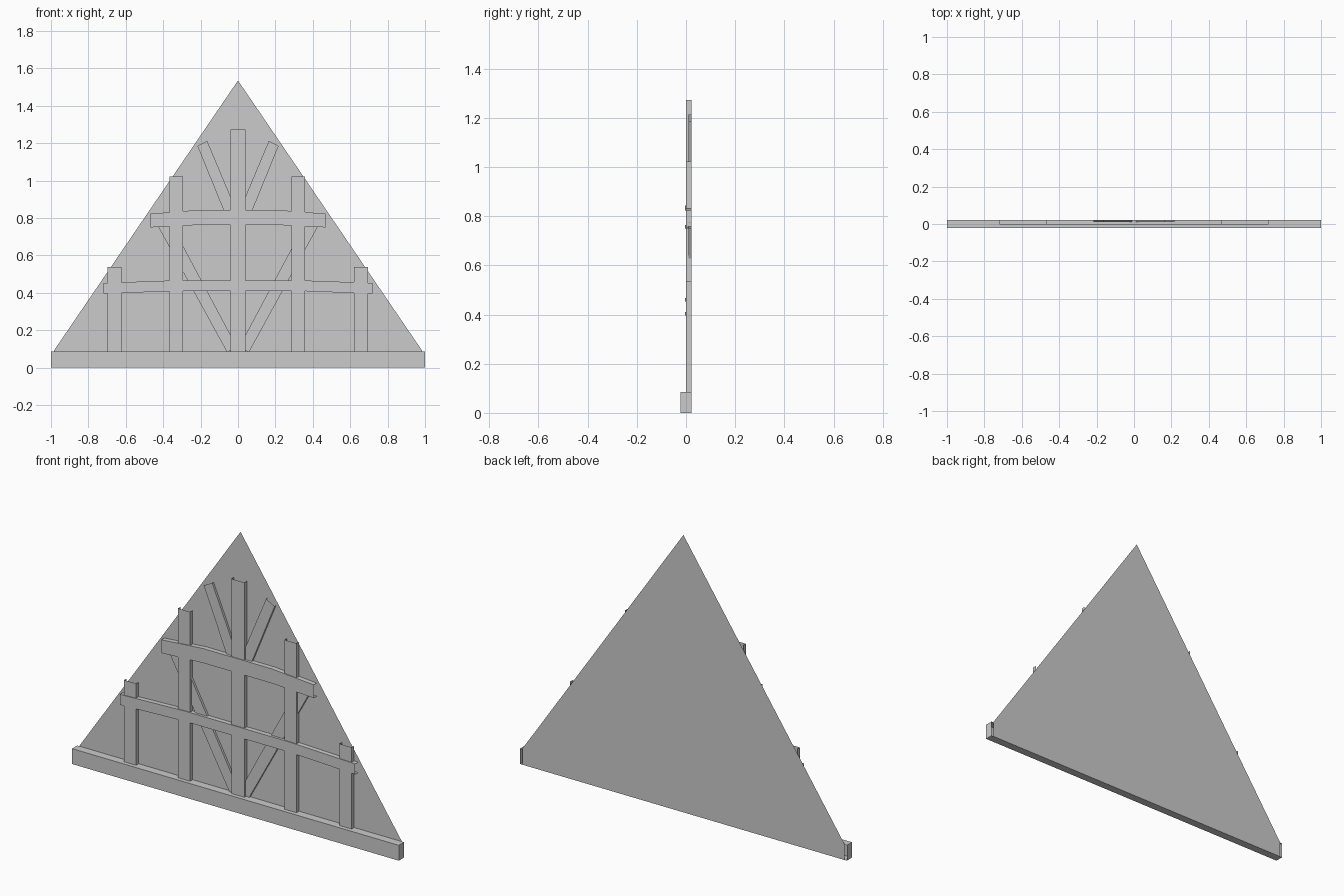
import bpy

if "Cube" in bpy.data.objects:
    bpy.data.objects.remove(bpy.data.objects["Cube"])

BACK = 0.0225          # plane of the gable panel

grey = bpy.data.materials.new("plain_grey")
grey.diffuse_color = (0.6, 0.6, 0.6, 1)
grey.use_nodes = True
grey.node_tree.nodes["Principled BSDF"].inputs["Base Color"].default_value = grey.diffuse_color


def add_object(name, verts, faces):
    mesh = bpy.data.meshes.new(name)
    mesh.from_pydata(verts, [], faces)
    mesh.materials.append(grey)
    obj = bpy.data.objects.new(name, mesh)
    bpy.context.collection.objects.link(obj)
    return obj


def timber(name, a, b, front, capped=False):
    """Timber facing: front strip between edges a and b (a + b runs
    counter-clockwise seen from the front), with returns to the panel."""
    loop = a + b
    n, m = len(loop), len(a)
    verts = [(x, front, z) for x, z in loop] + [(x, BACK, z) for x, z in loop]
    faces = [(i, i + 1, n - 2 - i, n - 1 - i) for i in range(m - 1)]
    for i in range(n):
        if capped or i not in (m - 1, n - 1):
            j = (i + 1) % n
            faces.append((i, i + n, j + n, j))
    return add_object(name, verts, faces)


def mirrored(pts):
    return [(-x, z) for x, z in reversed(pts)]


# Gable panel, a single sheet
add_object("gable_panel",
           [(x, BACK, z) for x, z in
            [(-0.985, 0), (0.985, 0), (0.985, 0.09), (0, 1.535), (-0.985, 0.09)]],
           [(0, 1, 2, 3, 4)])

# Sill beam along the bottom
timber("sill_beam", [(-1, 0), (1, 0)], [(1, 0.085), (-1, 0.085)], -0.0225, True)

# Upright posts: left, right, top
posts = {
    "centre_post": (-0.041, 0.039, 1.273),
    "inner_post_left": (-0.367, -0.293, 1.022),
    "inner_post_right": (0.285, 0.358, 1.022),
    "outer_post_left": (-0.697, -0.624, 0.537),
    "outer_post_right": (0.621, 0.695, 0.537),
}
for name, (x0, x1, top) in posts.items():
    timber(name, [(x0, top), (x0, 0.08)], [(x1, 0.08), (x1, top)], 0.0)

# Slightly bowed cross rails: half length, bottom end/middle, top end/middle
rails = {
    "lower_rail": (0.72, 0.395, 0.41, 0.453, 0.467),
    "upper_rail": (0.467, 0.75, 0.763, 0.823, 0.843),
}
for name, (hx, b_end, b_mid, t_end, t_mid) in rails.items():
    q = hx * 0.45
    timber(name,
           [(-hx, b_end), (-q, b_mid), (q, b_mid), (hx, b_end)],
           [(hx, t_end), (q, t_mid), (-q, t_mid), (-hx, t_end)], -0.004)

# Diagonal braces, left one given and right one mirrored
braces = {
    "upper_brace": ([(-0.217, 1.185), (-0.06, 0.80)],
                    [(0.0, 0.82), (-0.165, 1.213)]),
    "lower_brace": ([(-0.43, 0.76), (-0.06, 0.085)],
                    [(0.0, 0.10), (-0.36, 0.775)]),
}
for name, (a, b) in braces.items():
    timber(name + "_left", a, b, 0.010)
    timber(name + "_right", mirrored(b), mirrored(a), 0.010)
